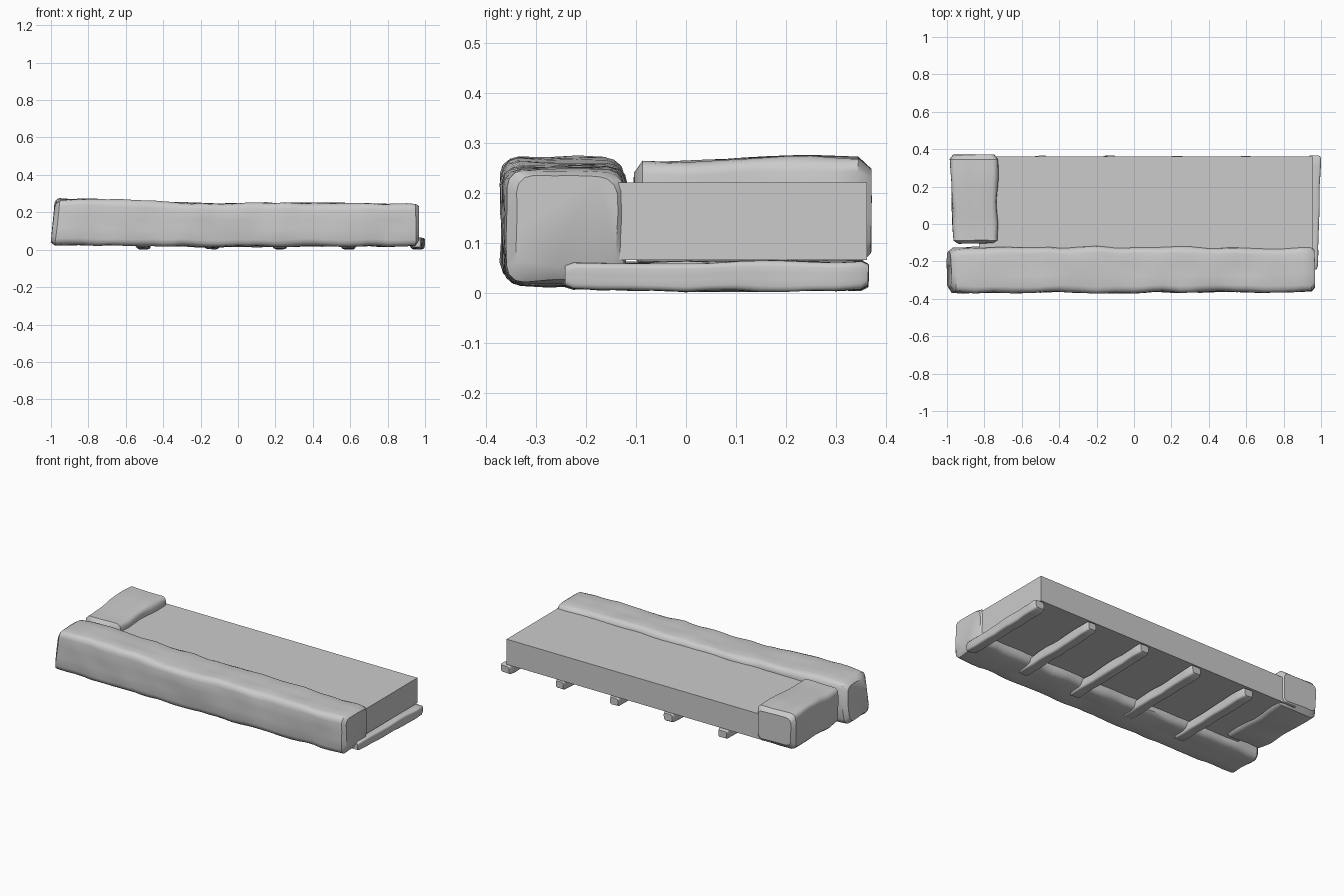
import bpy, bmesh, math
from mathutils import Vector, noise

if "Cube" in bpy.data.objects:
    bpy.data.objects.remove(bpy.data.objects["Cube"])


def finish(name, bm, smooth=True):
    bmesh.ops.recalc_face_normals(bm, faces=bm.faces)
    mesh = bpy.data.meshes.new(name)
    bm.to_mesh(mesh)
    bm.free()
    obj = bpy.data.objects.new(name, mesh)
    bpy.context.collection.objects.link(obj)
    if smooth:
        bpy.context.view_layer.objects.active = obj
        obj.select_set(True)
        bpy.ops.object.shade_smooth_by_angle(angle=math.radians(35))
        obj.select_set(False)
    return obj


def box(name, lo, hi):
    bm = bmesh.new()
    bmesh.ops.create_cube(bm, size=1)
    for v in bm.verts:
        v.co = Vector([l + (c + 0.5) * (h - l) for l, h, c in zip(lo, hi, v.co)])
    return finish(name, bm, False)


def section(u0, u1, v0, v1, r):
    """Rounded rectangle with subdivided sides."""
    pts = []
    for cu, cv, a0 in ((u1 - r, v1 - r, 0), (u0 + r, v1 - r, 90),
                       (u0 + r, v0 + r, 180), (u1 - r, v0 + r, 270)):
        for k in range(4):
            a = math.radians(a0 + 30 * k)
            pts.append((cu + r * math.cos(a), cv + r * math.sin(a)))
    out = []
    for i, p in enumerate(pts):
        q = pts[(i + 1) % len(pts)]
        out.append(p)
        if i % 4 == 3:
            out += [(p[0] + (q[0] - p[0]) * f, p[1] + (q[1] - p[1]) * f)
                    for f in (1 / 3, 2 / 3)]
    return out


def rough_bar(name, stations, axis, radius, steps, amount, seed):
    """Loft (t, u0, u1, z0, z1, slant) stations along x or y with hewn-stone noise."""
    rows = [stations[0]]
    for a, b in zip(stations, stations[1:]):
        n = max(1, round(abs(b[0] - a[0]) / steps))
        rows += [[p + (q - p) * k / n for p, q in zip(a, b)] for k in range(1, n + 1)]
    bm = bmesh.new()
    rings = []
    for t, u0, u1, z0, z1, slant in rows:
        ring = []
        for u, z in section(u0, u1, z0, z1, radius):
            s = t + slant * (z - (z0 + z1) / 2)
            p = Vector((s, u, z) if axis == 'x' else (u, s, z))
            d = noise.noise_vector(p * 9 + Vector((seed * 3.7, seed, 0))) * amount
            d[0 if axis == 'x' else 1] *= 0.4
            ring.append(bm.verts.new(p + d))
        rings.append(ring)
    for a, b in zip(rings, rings[1:]):
        for i in range(len(a)):
            j = (i + 1) % len(a)
            bm.faces.new((a[i], a[j], b[j], b[i]))
    bm.faces.new(rings[0])
    bm.faces.new(rings[-1])
    return finish(name, bm)


# flat slab
box("slab", (-0.83, -0.135, 0.066), (0.957, 0.362, 0.22))

# long rough front beam
rough_bar("front_beam", [
    (-0.99, -0.335, -0.15, 0.04, 0.245, 0.12),
    (-0.965, -0.366, -0.13, 0.021, 0.267, 0.12),
    (-0.85, -0.368, -0.125, 0.023, 0.272, 0),
    (-0.4, -0.366, -0.125, 0.02, 0.256, 0),
    (-0.1, -0.366, -0.122, 0.016, 0.247, 0),
    (0.3, -0.364, -0.125, 0.02, 0.25, 0),
    (0.6, -0.364, -0.13, 0.02, 0.247, 0),
    (0.9, -0.362, -0.122, 0.017, 0.246, 0),
    (0.95, -0.36, -0.124, 0.024, 0.243, 0),
    (0.967, -0.34, -0.14, 0.05, 0.235, 0)],
    'x', 0.035, 0.05, 0.009, 1)

# rough headrest block at the left end
rough_bar("head_block", [
    (-0.104, -0.94, -0.755, 0.075, 0.24, 0),
    (-0.088, -0.965, -0.73, 0.055, 0.262, 0),
    (0.0, -0.97, -0.728, 0.05, 0.263, 0),
    (0.12, -0.974, -0.735, 0.052, 0.269, 0),
    (0.25, -0.978, -0.725, 0.05, 0.272, 0),
    (0.345, -0.982, -0.725, 0.055, 0.271, 0),
    (0.37, -0.965, -0.745, 0.08, 0.25, 0)],
    'y', 0.028, 0.04, 0.008, 4)

# five rough sleepers underneath
for i in range(5):
    x = 0.963 - 0.366 * i
    rough_bar(f"sleeper_{i + 1}", [
        (-0.242, x - 0.04, x + 0.012, 0.014, 0.053, 0),
        (-0.225, x - 0.045, x + 0.018, 0.008, 0.06, 0),
        (0.0, x - 0.035, x + 0.026, 0.004, 0.062, 0),
        (0.2, x - 0.034, x + 0.03, 0.004, 0.063, 0),
        (0.35, x - 0.032, x + 0.034, 0.006, 0.063, 0),
        (0.364, x - 0.026, x + 0.028, 0.014, 0.056, 0)],
        'y', 0.011, 0.05, 0.006, 7 + i)
